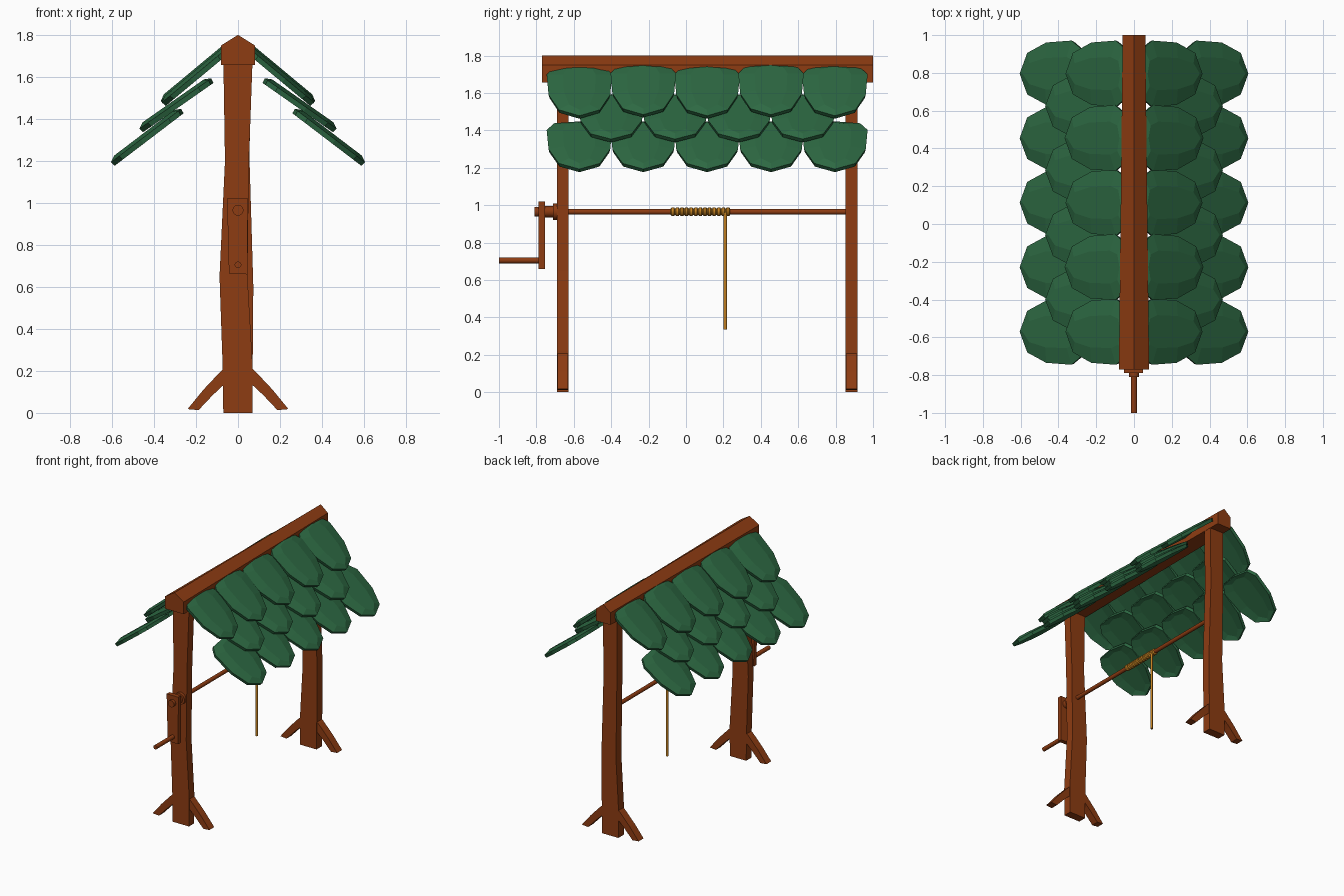
import bpy, bmesh, math
from mathutils import Vector, Matrix

if "Cube" in bpy.data.objects:
    bpy.data.objects.remove(bpy.data.objects["Cube"])

def material(name, rgb):
    m = bpy.data.materials.new(name)
    m.diffuse_color = (*rgb, 1)
    m.use_nodes = True
    m.node_tree.nodes["Principled BSDF"].inputs["Base Color"].default_value = m.diffuse_color
    return m

WOOD = material("brown wood", (0.27, 0.045, 0.006))
GREEN = material("green shingle", (0.026, 0.14, 0.055))
ROPE = material("ochre rope", (0.55, 0.22, 0.015))

def finish(name, bm, mat, smooth=False):
    bmesh.ops.recalc_face_normals(bm, faces=bm.faces[:])
    me = bpy.data.meshes.new(name)
    bm.to_mesh(me)
    bm.free()
    me.materials.append(mat)
    ob = bpy.data.objects.new(name, me)
    bpy.context.collection.objects.link(ob)
    if smooth:
        bpy.context.view_layer.objects.active = ob
        ob.select_set(True)
        bpy.ops.object.shade_smooth_by_angle(angle=math.radians(40))
        ob.select_set(False)
    return ob

def loft(name, rings, mat):
    """Join rings of equal point count and cap both ends."""
    bm = bmesh.new()
    loops = [[bm.verts.new(p) for p in r] for r in rings]
    n = len(rings[0])
    for a, b in zip(loops, loops[1:]):
        for i in range(n):
            bm.faces.new((a[i], a[(i + 1) % n], b[(i + 1) % n], b[i]))
    bm.faces.new(loops[0])
    bm.faces.new(loops[-1])
    return finish(name, bm, mat)

def rod(name, p, q, r, mat, sides=14):
    p, q = Vector(p), Vector(q)
    bm = bmesh.new()
    rot = (q - p).to_track_quat('Z', 'Y').to_matrix().to_4x4()
    bmesh.ops.create_cone(bm, cap_ends=True, segments=sides, radius1=r, radius2=r,
                          depth=(q - p).length,
                          matrix=Matrix.Translation((p + q) / 2) @ rot)
    return finish(name, bm, mat, True)

# Wobbly posts: (z, left x, right x)
FRONT = [(0, -.07, .068), (.22, -.073, .07), (.65, -.088, .045), (1.2, -.062, .052), (1.7, -.07, .07)]
BACK = [(0, -.07, .068), (.25, -.07, .07), (.6, -.05, .073), (1.2, -.058, .055), (1.7, -.06, .06)]
for label, rows, y0, y1 in (("front", FRONT, -.69, -.627), ("back", BACK, .852, .918)):
    loft(label + "_post", [[(a, y0, z), (b, y0, z), (b, y1, z), (a, y1, z)] for z, a, b in rows], WOOD)
    # Splayed feet on both sides of the post
    for s, side in ((-1, "left"), (1, "right")):
        prof = [(.045, .23), (.085, .195), (.165, .11), (.24, .018), (.188, .013), (.12, .085), (.045, .155)]
        loft(f"{label}_{side}_foot",
             [[(s * x, y, z) for x, z in prof] for y in (y0 + .003, y1 - .003)], WOOD)

# Ridge beam, narrower at the back
loft("ridge_beam", [[(-w, y, 1.657), (w, y, 1.657), (w, y, 1.75), (0, y, 1.8), (-w, y, 1.75)]
                    for y, w in ((-.77, .08), (1.0, .06))], WOOD)

# Crowned shingles: outline as (half width, position from tip to top)
HALF = [(0, 0), (.11, .12), (.165, .42), (.175, .82), (.135, .96), (0, 1)]
OUTLINE = HALF + [(-w, t) for w, t in HALF[-2:0:-1]]

def add_shingle(bm, s, y, tip, top, lift):
    tip, top = Vector((s * tip[0], y, tip[1])), Vector((s * top[0], y, top[1]))
    run = top - tip
    normal = Vector((s * run.z, 0, abs(run.x))).normalized()
    def ring(kw, kt, h):
        return [bm.verts.new(tip + run * (.5 + (t - .5) * kt) + Vector((0, w * kw, 0))
                             + normal * (h + lift)) for w, t in OUTLINE]
    rings = [ring(.5, .85, .02), ring(1, 1, .004), ring(.97, .98, -.02), ring(.5, .85, -.01)]
    n = len(OUTLINE)
    for a, b in zip(rings, rings[1:]):
        for i in range(n):
            bm.faces.new((a[i], a[(i + 1) % n], b[(i + 1) % n], b[i]))
    bm.faces.new(rings[0])
    bm.faces.new(rings[-1])

ROWS = [("upper", 5, -.57, (.36, 1.475), (.035, 1.745)),
        ("middle", 4, -.40, (.468, 1.35), (.125, 1.59)),
        ("lower", 5, -.57, (.603, 1.19), (.268, 1.445))]
for s, side in ((-1, "left"), (1, "right")):
    for row, count, start, tip, top in ROWS:
        bm = bmesh.new()
        for i in range(count):
            add_shingle(bm, s, start + i * .3415, tip, top, .008 * (i % 2) if row == "upper" else 0)
        finish(f"{side}_{row}_shingles", bm, GREEN)

# Winding axle, collars and crank
Z = .965
rod("axle", (0, -.76, Z), (0, .87, Z), .015, WOOD)
rod("post_collar", (0, -.712, Z), (0, -.685, Z), .045, WOOD)
rod("crank_collar", (0, -.76, Z), (0, -.712, Z), .03, WOOD)
rod("crank_hub", (0, -.81, Z), (0, -.78, Z), .026, WOOD)
loft("crank_arm", [[(-.052, y, 1.02), (.047, y, 1.02), (.045, y, .66), (-.043, y, .663)]
                   for y in (-.788, -.755)], WOOD)
rod("crank_handle", (0, -1, .705), (0, -.77, .705), .016, WOOD)

# Rope wound on the axle, as a lathed ribbed profile
bm = bmesh.new()
TURNS, Y0, PITCH = 13, -.083, .0246
prof = [bm.verts.new((0, Y0, Z + .012))]
for i in range(TURNS):
    for f, r in ((.05, .017), (.25, .024), (.75, .024), (.95, .017)):
        prof.append(bm.verts.new((0, Y0 + (i + f) * PITCH, Z + r)))
prof.append(bm.verts.new((0, Y0 + TURNS * PITCH, Z + .012)))
edges = [bm.edges.new(e) for e in zip(prof, prof[1:])]
bmesh.ops.spin(bm, geom=prof + edges, cent=(0, 0, Z), axis=(0, 1, 0),
               angle=math.tau, steps=14, use_merge=True)
bmesh.ops.remove_doubles(bm, verts=bm.verts[:], dist=.0005)
finish("rope_coil", bm, ROPE)
rod("hanging_rope", (.012, .21, .335), (.012, .21, Z), .009, ROPE, 10)
